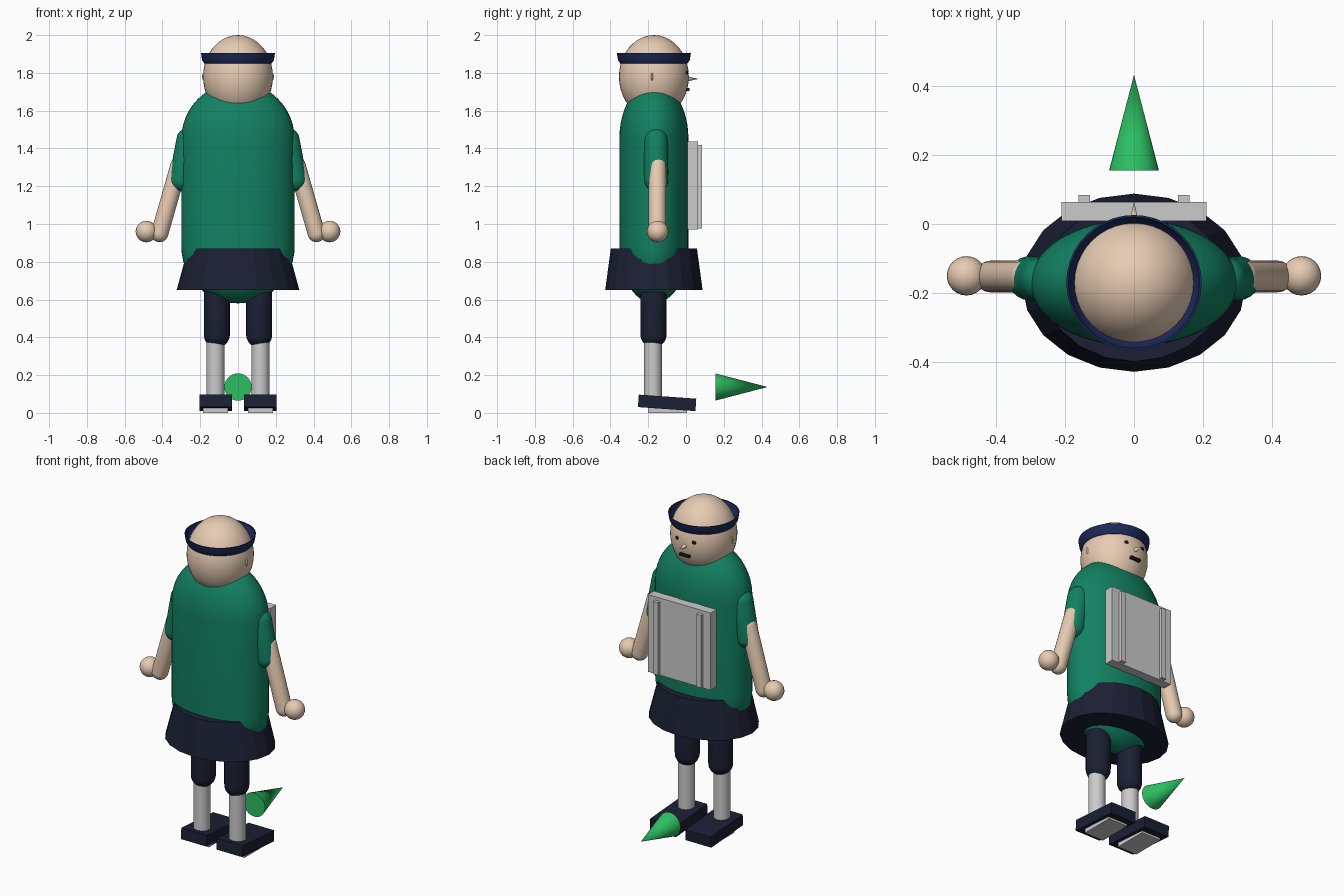
import bpy, bmesh, math
from mathutils import Vector, Matrix

if "Cube" in bpy.data.objects:
    bpy.data.objects.remove(bpy.data.objects["Cube"])


def mat(name, r, g, b):
    m = bpy.data.materials.new(name)
    m.diffuse_color = (r, g, b, 1)
    m.use_nodes = True
    m.node_tree.nodes["Principled BSDF"].inputs["Base Color"].default_value = m.diffuse_color
    return m


GREEN = mat("shirt_green", .006, .22, .12)
SKIN = mat("skin", .80, .60, .45)
NAVY = mat("navy", .011, .014, .033)
BAND = mat("band_blue", .012, .022, .10)
BRIGHT = mat("bright_green", .025, .52, .12)
DARK = mat("dark", .01, .01, .012)


def finish(bm, name, material, smooth):
    bmesh.ops.recalc_face_normals(bm, faces=bm.faces)
    me = bpy.data.meshes.new(name)
    bm.to_mesh(me)
    bm.free()
    ob = bpy.data.objects.new(name, me)
    bpy.context.collection.objects.link(ob)
    if material:
        me.materials.append(material)
    if smooth:
        bpy.ops.object.select_all(action='DESELECT')
        bpy.context.view_layer.objects.active = ob
        ob.select_set(True)
        bpy.ops.object.shade_smooth_by_angle(angle=math.radians(40))
    return ob


def lathe(name, profile, material, matrix, n=32, smooth=True):
    """Spin (radius, height) points around local z; radius 0 closes to a pole."""
    bm = bmesh.new()
    rings = []
    for r, z in profile:
        k = n if r > 1e-6 else 1
        rings.append([bm.verts.new(matrix @ Vector((r * math.cos(2 * math.pi * i / n),
                                                    r * math.sin(2 * math.pi * i / n), z)))
                      for i in range(k)])
    for a, b in zip(rings, rings[1:]):
        for i in range(n):
            j = (i + 1) % n
            quad = [a[i % len(a)], a[j % len(a)], b[j % len(b)], b[i % len(b)]]
            bm.faces.new(list(dict.fromkeys(quad)))
    return finish(bm, name, material, smooth)


def capsule_profile(r, length, steps=8):
    arc = [math.pi / 2 * i / steps for i in range(steps + 1)]
    low = [(r * math.sin(t), -r * math.cos(t)) for t in arc]
    high = [(r * math.cos(t), length + r * math.sin(t)) for t in arc]
    low[0], high[-1] = (0, -r), (0, length + r)
    return low + high


def capsule(name, a, b, r, material, n=24):
    a, b = Vector(a), Vector(b)
    m = Matrix.Translation(a) @ (b - a).to_track_quat('Z', 'Y').to_matrix().to_4x4()
    return lathe(name, capsule_profile(r, (b - a).length), material, m, n)


def ball(name, c, size, material, n=32):
    bm = bmesh.new()
    m = Matrix.Translation(c) @ Matrix.Diagonal((*size, 1))
    bmesh.ops.create_uvsphere(bm, u_segments=n, v_segments=n // 2, radius=1, matrix=m)
    return finish(bm, name, material, True)


def box(name, c, size, material=None, pitch=0):
    bm = bmesh.new()
    m = Matrix.Translation(c) @ Matrix.Rotation(pitch, 4, 'X') @ Matrix.Diagonal((*size, 1))
    bmesh.ops.create_cube(bm, size=1, matrix=m)
    return finish(bm, name, material, False)


CY = -.17  # depth of the body axis

# torso and skirt
lathe("torso", capsule_profile(.30, .57, 12), GREEN,
      Matrix.Translation((0, CY, .88)) @ Matrix.Diagonal((1, .61, 1, 1)), 48)
bm = bmesh.new()
low, high = [], []
for i in range(20):
    t = 2 * math.pi * i / 20
    low.append(bm.verts.new((.325 * math.cos(t), CY + .258 * math.sin(t), .65)))
    high.append(bm.verts.new((.265 * math.cos(t), CY + .228 * math.sin(t), .87)))
for i in range(20):
    j = (i + 1) % 20
    bm.faces.new((low[i], low[j], high[j], high[i]))
bm.faces.new(low)
bm.faces.new(high)
finish(bm, "skirt", NAVY, False)

# head, headband and face
ball("head", (0, CY, 1.78), (.185, .185, .22), SKIN, 40)
lathe("headband", [(.165, 1.852), (.178, 1.85), (.19, 1.868), (.196, 1.905),
                   (.190, 1.905), (.182, 1.868), (.165, 1.852)],
      BAND, Matrix.Translation((0, CY, 0)), 40)
to_front = Matrix.Rotation(-math.pi / 2, 4, 'X')
lathe("nose", [(0, 0), (.015, 0), (0, .065)], SKIN,
      Matrix.Translation((0, 0, 1.768)) @ to_front, 16)
box("mouth", (0, .008, 1.712), (.065, .022, .015), DARK)

# backpack-like chest plate
box("chest_plate", (0, .036, 1.204), (.42, .056, .468))

# pointer cone
lathe("pointer_cone", [(0, 0), (.072, 0), (0, .277)], BRIGHT,
      Matrix.Translation((0, .155, .137)) @ to_front, 32)

# mirrored parts
for s, side in ((-1, "left"), (1, "right")):
    ball(side + "_eye", (s * .055, .002, 1.80), (.014, .009, .011), DARK, 16)
    ball(side + "_ear", (s * .182, CY - .01, 1.78), (.008, .006, .022), SKIN, 12)
    box(side + "_plate_rail", (s * .144, .07, 1.197), (.032, .028, .44))
    capsule(side + "_sleeve", (s * .262, -.16, 1.445), (s * .302, -.157, 1.235), .064, GREEN)
    capsule(side + "_forearm", (s * .312, -.152, 1.31), (s * .415, -.152, .95), .046, SKIN)
    ball(side + "_hand", (s * .485, -.15, .96), (.057, .057, .057), SKIN, 24)
    capsule(side + "_trouser_leg", (s * .112, -.172, .72), (s * .112, -.172, .415), .069, NAVY)
    lathe(side + "_shin", [(0, .06), (.047, .06), (.047, .40), (0, .40)], None,
          Matrix.Translation((s * .119, -.175, 0)), 24)
    box(side + "_shoe", (s * .119, -.10, .053), (.172, .305, .066), NAVY, -.07)
    box(side + "_sole", (s * .119, -.098, .015), (.13, .205, .03))
